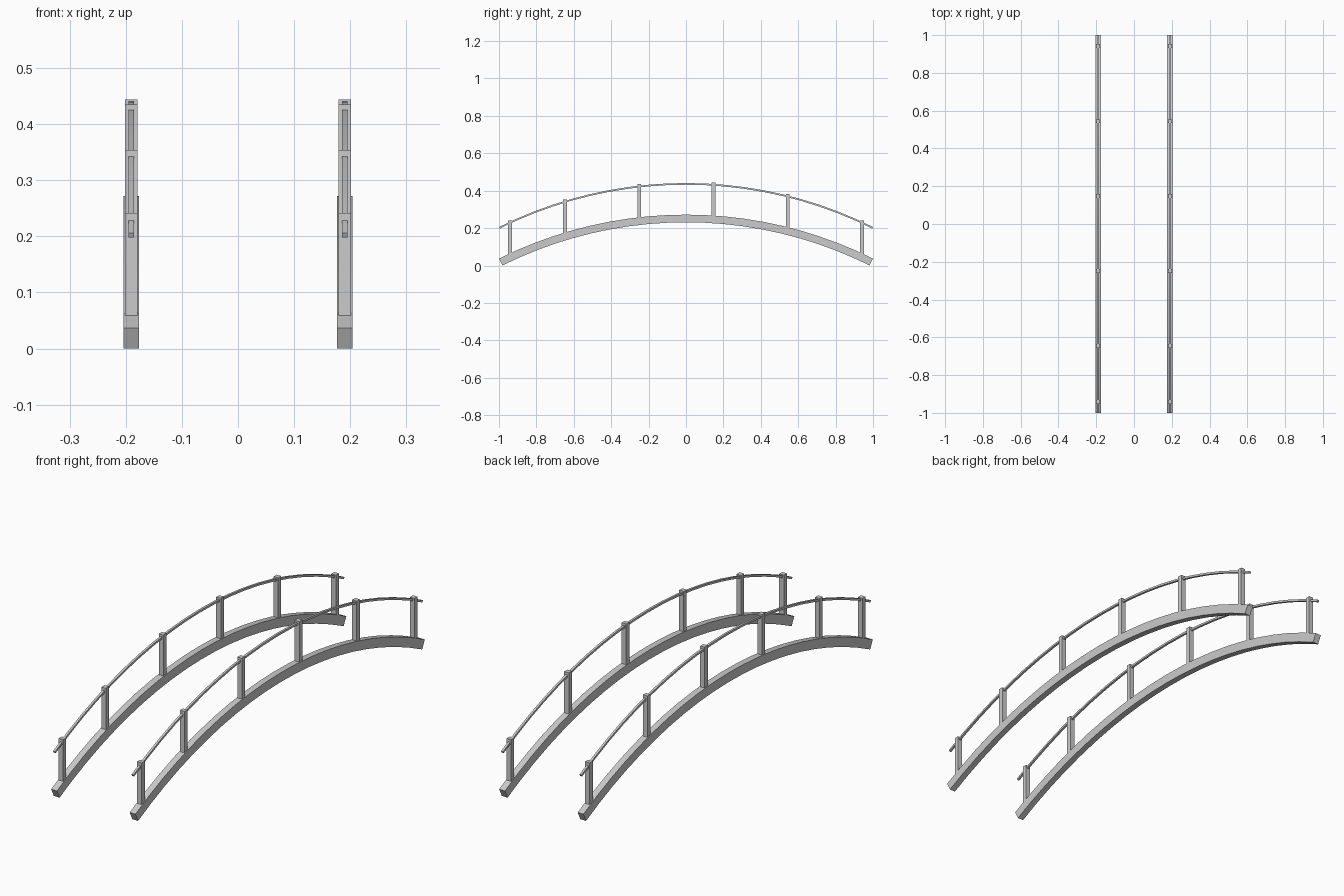
import bpy, bmesh, math

cube = bpy.data.objects.get("Cube")
if cube:
    bpy.data.objects.remove(cube, do_unlink=True)

RADIUS = 2.245           # radius of the beam's top edge
CROWN = 0.272            # height of the beam's top edge at mid span
HALF_ANGLE = math.asin(1 / RADIUS)
SEGMENTS = 20
SIDE_X = 0.19

grey = bpy.data.materials.new("light_grey")
grey.use_nodes = True
grey.diffuse_color = (0.6, 0.6, 0.6, 1)
grey.node_tree.nodes["Principled BSDF"].inputs["Base Color"].default_value = (0.6, 0.6, 0.6, 1)


def arch_height(y):
    return CROWN - RADIUS + math.sqrt(RADIUS ** 2 - y ** 2)


def finish(bm, name):
    bmesh.ops.recalc_face_normals(bm, faces=bm.faces)
    mesh = bpy.data.meshes.new(name)
    bm.to_mesh(mesh)
    bm.free()
    mesh.materials.append(grey)
    obj = bpy.data.objects.new(name, mesh)
    bpy.context.collection.objects.link(obj)
    return obj


def arched_bar(name, x, width, depth, lift):
    """Rectangular bar swept along the arch, its top edge raised by lift."""
    bm = bmesh.new()
    rings = []
    for i in range(SEGMENTS + 1):
        a = HALF_ANGLE * (2 * i / SEGMENTS - 1)
        ring = []
        for side, r in ((-1, RADIUS - depth), (1, RADIUS - depth), (1, RADIUS), (-1, RADIUS)):
            z = CROWN - RADIUS + lift + r * math.cos(a)
            ring.append(bm.verts.new((x + side * width / 2, r * math.sin(a), z)))
        rings.append(ring)
    for a, b in zip(rings, rings[1:]):
        for k in range(4):
            n = (k + 1) % 4
            bm.faces.new((a[k], a[n], b[n], b[k]))
    bm.faces.new(rings[0])
    bm.faces.new(rings[-1])
    obj = finish(bm, name)
    bpy.ops.object.select_all(action='DESELECT')
    obj.select_set(True)
    bpy.context.view_layer.objects.active = obj
    bpy.ops.object.shade_smooth_by_angle(angle=math.radians(30))


def post(name, x, y):
    """Upright post, its foot sunk slightly into the beam."""
    bottom, top = arch_height(y) - 0.015, arch_height(y) + 0.177
    bm = bmesh.new()
    bmesh.ops.create_cube(bm, size=1)
    for v in bm.verts:
        v.co = (x + v.co.x * 0.022, y + v.co.y * 0.021, bottom + (v.co.z + 0.5) * (top - bottom))
    finish(bm, name)


# Matching beam, handrail and posts on each side
for side, sign in (("left", 1), ("right", -1)):
    x = sign * SIDE_X
    arched_bar(side + "_arched_beam", x, 0.028, 0.041, 0)
    arched_bar(side + "_handrail", x, 0.01, 0.009, 0.169)
    for i, y in enumerate((-0.942, -0.647, -0.25, 0.147, 0.544, 0.942)):
        post(f"{side}_post_{i + 1}", x, y)
